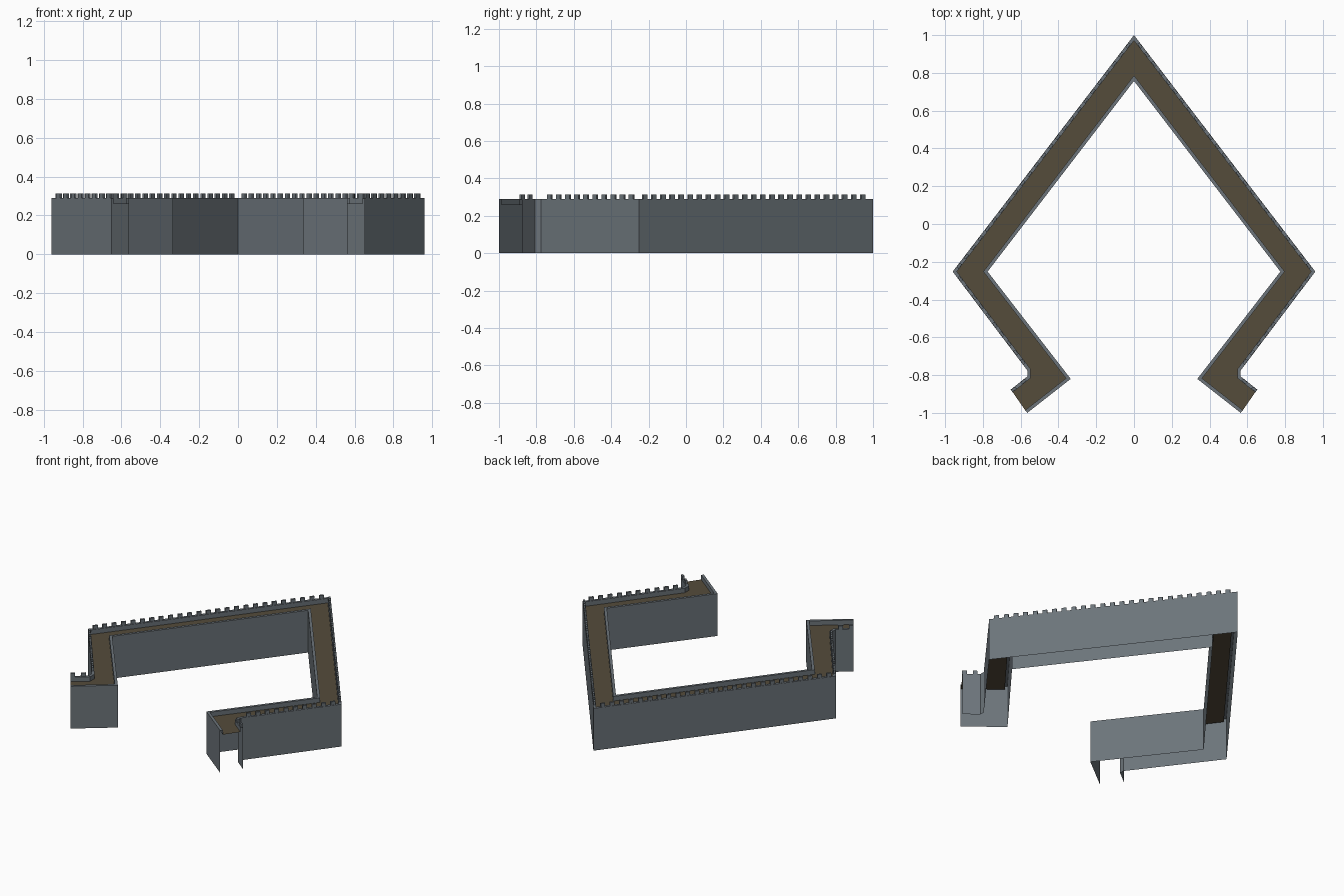
import bpy, bmesh
from mathutils import Vector

if "Cube" in bpy.data.objects:
    bpy.data.objects.remove(bpy.data.objects["Cube"])

WALL_Z, FLOOR_Z, TOP_Z, RIM = 0.289, 0.258, 0.313, 0.018


def material(name, rgb):
    m = bpy.data.materials.new(name)
    m.diffuse_color = (*rgb, 1)
    m.use_nodes = True
    m.node_tree.nodes["Principled BSDF"].inputs["Base Color"].default_value = m.diffuse_color
    return m


stone = material("slate stone", (0.15, 0.175, 0.195))
earth = material("brown walkway", (0.09, 0.072, 0.044))


def finish(name, bm, mat):
    me = bpy.data.meshes.new(name)
    bm.to_mesh(me)
    bm.free()
    me.materials.append(mat)
    ob = bpy.data.objects.new(name, me)
    bpy.context.collection.objects.link(ob)
    return ob


def mirrored(half):
    """Half path running to the x=0 apex, continued on the other side."""
    return [Vector(p) for p in half] + [Vector((-x, y)) for x, y in half[-2::-1]]


def left(a, b):
    d = (b - a).normalized()
    return Vector((-d.y, d.x))


def inset(path, t):
    """Mitred offset to the left of an open path."""
    out = []
    for i, p in enumerate(path):
        k, j = max(i - 1, 0), min(i, len(path) - 2)
        n1, n2 = left(path[k], path[k + 1]), left(path[j], path[j + 1])
        out.append(p + (n1 + n2) * (t / (1 + n1.dot(n2))))
    return out


def wall(name, path):
    """Thin sheet wall with a flat rim that drops to the walkway, open ends."""
    bm = bmesh.new()
    ins = inset(path, RIM)
    rows = [[bm.verts.new((p.x, p.y, z)) for p in line] for line, z in
            ((path, 0), (path, WALL_Z), (ins, WALL_Z), (ins, FLOOR_Z))]
    for a, b in zip(rows, rows[1:]):
        for i in range(len(path) - 1):
            bm.faces.new((a[i], a[i + 1], b[i + 1], b[i]))
    finish(name, bm, stone)
    return ins


# Outer and inner walls
outer_half = [(0.653, -0.877), (0.565, -0.807), (0.565, -0.775), (0.96, -0.252), (0, 1)]
inner_half = [(-0.565, -1), (-0.335, -0.82), (-0.775, -0.252), (0, 0.757)]
outer_in = wall("outer_wall", mirrored(outer_half))
inner_in = wall("inner_wall", mirrored(inner_half))

# Walkway: right-hand and left-hand strips between the two rims
bm = bmesh.new()
o, n = outer_in[:5], inner_in[:2:-1]      # both from the right end to the apex
for sx in (1, -1):
    ov = [bm.verts.new((sx * p.x, p.y, FLOOR_Z)) for p in o]
    iv = [bm.verts.new((sx * p.x, p.y, FLOOR_Z)) for p in n]
    for loop in ((ov[0], ov[1], iv[1], iv[0]), (ov[1], ov[2], iv[1]),
                 (ov[2], ov[3], iv[2], iv[1]), (ov[3], ov[4], iv[3], iv[2])):
        bm.faces.new(loop if sx > 0 else loop[::-1])
bm.normal_update()
for f in bm.faces:
    if f.normal.z < 0:
        f.normal_flip()
finish("walkway", bm, earth)

# Battlements along the outer rim: segment, first and last centre, count
bm = bmesh.new()
W, T = 0.029, 0.013
for i, s0, s1, n in ((0, 0.014, 0.080, 2), (2, 0.055, 0.604, 10), (3, 0.046, 1.515, 25)):
    a, b = Vector(outer_half[i]), Vector(outer_half[i + 1])
    nrm, d = left(a, b), (b - a).normalized()
    if i == 2:      # measured from the side corner
        a, d = b, -d
    for k in range(n):
        c = a + d * (s0 + (s1 - s0) * k / (n - 1)) + nrm * (T / 2 + 0.002)
        for sx in (1, -1):
            r = bmesh.ops.create_cube(bm, size=1)
            for v in r["verts"]:
                p = c + d * (v.co.x * W) + nrm * (v.co.y * T)
                z = TOP_Z if v.co.z > 0 else WALL_Z - 0.001
                v.co = (sx * p.x, p.y, z)
bmesh.ops.recalc_face_normals(bm, faces=bm.faces[:])
finish("battlements", bm, stone)
